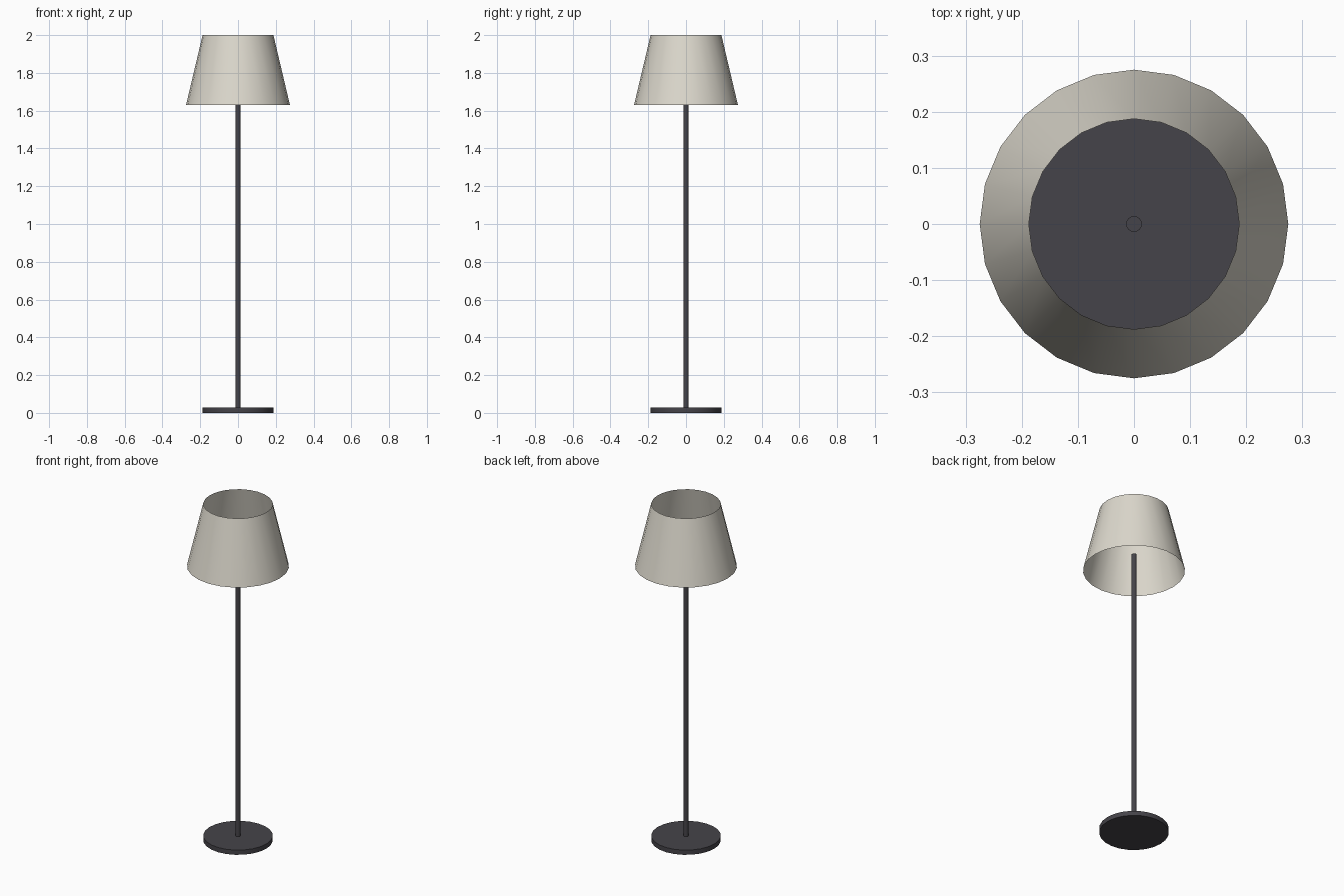
import bpy
import bmesh
import math

SIDES = 24

cube = bpy.data.objects.get("Cube")
if cube:
    bpy.data.objects.remove(cube, do_unlink=True)


def make_material(name, colour):
    mat = bpy.data.materials.new(name)
    mat.use_nodes = True
    mat.diffuse_color = colour
    mat.node_tree.nodes["Principled BSDF"].inputs["Base Color"].default_value = colour
    return mat


def make_round(name, bottom_radius, top_radius, z0, z1, mat, capped=True):
    """Round part standing between two heights, optionally open at both ends."""
    bm = bmesh.new()
    bmesh.ops.create_cone(bm, cap_ends=capped, segments=SIDES,
                          radius1=bottom_radius, radius2=top_radius, depth=z1 - z0)
    # Put a corner on the x axis
    first = bm.verts[:][0].co
    turn = -math.atan2(first.y, first.x)
    for v in bm.verts:
        x, y = v.co.x, v.co.y
        v.co.x = x * math.cos(turn) - y * math.sin(turn)
        v.co.y = x * math.sin(turn) + y * math.cos(turn)
        v.co.z += (z0 + z1) / 2
    mesh = bpy.data.meshes.new(name)
    bm.to_mesh(mesh)
    bm.free()
    mesh.materials.append(mat)
    obj = bpy.data.objects.new(name, mesh)
    bpy.context.collection.objects.link(obj)
    bpy.ops.object.select_all(action='DESELECT')
    obj.select_set(True)
    bpy.context.view_layer.objects.active = obj
    bpy.ops.object.shade_smooth_by_angle(angle=math.radians(40))
    return obj


dark_metal = make_material("dark_metal", (0.06, 0.057, 0.067, 1))
cream_fabric = make_material("cream_fabric", (0.72, 0.69, 0.61, 1))

# Weighted foot, slim pole and open tapered shade
make_round("base", 0.1875, 0.1875, 0, 0.028, dark_metal)
make_round("pole", 0.014, 0.014, 0.028, 1.73, dark_metal)
make_round("shade", 0.275, 0.1875, 1.63, 2.0, cream_fabric, capped=False)
